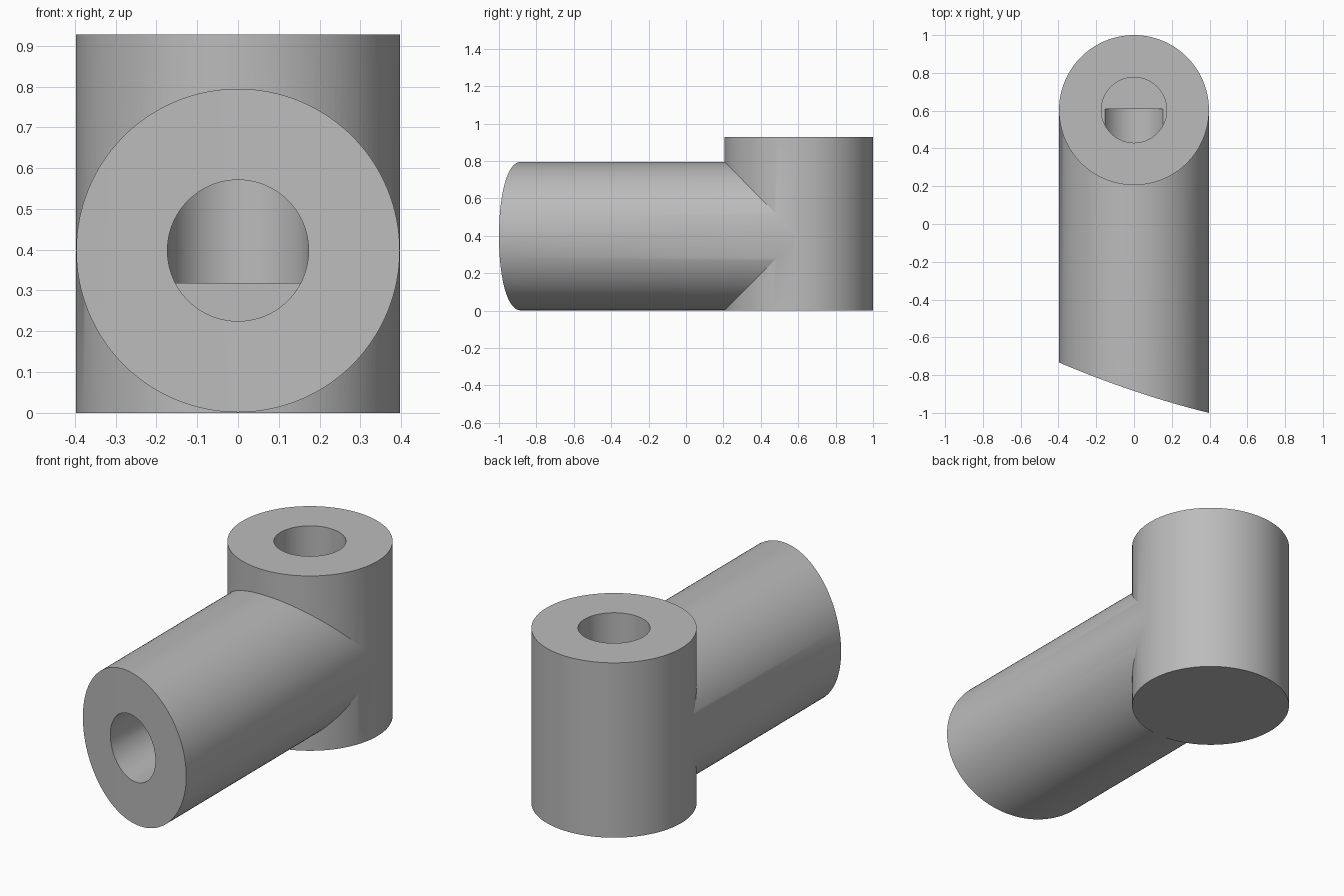
import bpy, bmesh, math
from mathutils import Matrix

cube = bpy.data.objects.get("Cube")
if cube:
    bpy.data.objects.remove(cube, do_unlink=True)

R, BORE = 0.397, 0.173       # outer and bore radii
POST_Y, POST_TOP = 0.603, 0.927
ARM_Z = 0.398


def add_object(name, bm):
    bmesh.ops.recalc_face_normals(bm, faces=bm.faces)
    mesh = bpy.data.meshes.new(name)
    bm.to_mesh(mesh)
    bm.free()
    obj = bpy.data.objects.new(name, mesh)
    bpy.context.collection.objects.link(obj)
    return obj


def cylinder(name, radius, low, high, axis):
    """Upright cylinder (axis 'z') or one lying along y (axis 'y')."""
    bm = bmesh.new()
    place = Matrix.Translation((0, POST_Y, (low + high) / 2))
    if axis == "y":
        place = (Matrix.Translation((0, (low + high) / 2, ARM_Z))
                 @ Matrix.Rotation(math.pi / 2, 4, "X"))
    bmesh.ops.create_cone(bm, cap_ends=True, segments=128, radius1=radius,
                          radius2=radius, depth=high - low, matrix=place)
    return add_object(name, bm)


def combine(target, tool, operation):
    tool.hide_render = True
    mod = target.modifiers.new(operation.title(), "BOOLEAN")
    mod.object, mod.operation, mod.solver = tool, operation, "EXACT"
    bpy.context.view_layer.objects.active = target
    bpy.ops.object.modifier_apply(modifier=mod.name)
    bpy.data.objects.remove(tool, do_unlink=True)


# Upright post and the arm that runs into it
fitting = cylinder("angled_pipe_fitting", R, 0, POST_TOP, "z")
arm = cylinder("arm", R - 0.0005, -1.1, POST_Y, "y")

# Gently curved, slanted end of the arm
bm = bmesh.new()
xs = [-0.5 + i / 24 for i in range(25)]
outline = [(x, -0.884 - 0.336 * x + 0.11 * x * x) for x in xs]
outline += [(0.5, -1.5), (-0.5, -1.5)]
face = bm.faces.new([bm.verts.new((x, y, -0.2)) for x, y in outline])
top = bmesh.ops.extrude_face_region(bm, geom=[face])["geom"]
bmesh.ops.translate(bm, vec=(0, 0, 1.4),
                    verts=[v for v in top if isinstance(v, bmesh.types.BMVert)])
combine(arm, add_object("end_cutter", bm), "DIFFERENCE")
combine(fitting, arm, "UNION")

# Blind bores that meet inside the post
combine(fitting, cylinder("post_bore", BORE, 0.318, 1.2, "z"), "DIFFERENCE")
combine(fitting, cylinder("arm_bore", BORE, -1.3, 0.608, "y"), "DIFFERENCE")

# Plain grey finish
grey = bpy.data.materials.new("plain grey")
grey.use_nodes = True
colour = (0.5, 0.5, 0.5, 1)
grey.diffuse_color = colour
grey.node_tree.nodes["Principled BSDF"].inputs["Base Color"].default_value = colour
fitting.data.materials.clear()
fitting.data.materials.append(grey)

# Smooth walls, crisp rims
bpy.ops.object.select_all(action="DESELECT")
fitting.select_set(True)
bpy.context.view_layer.objects.active = fitting
bpy.ops.object.shade_smooth_by_angle(angle=math.radians(25))
